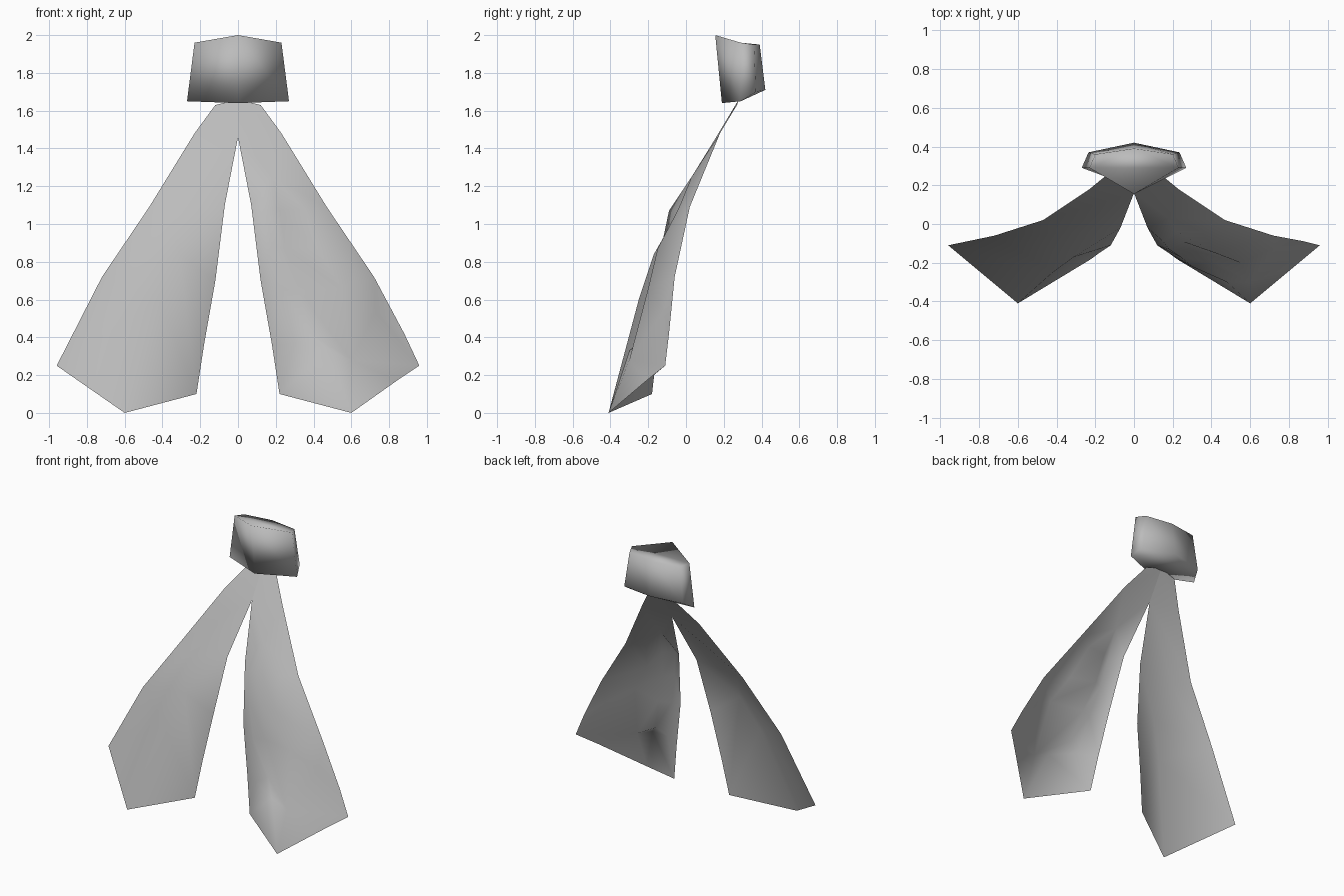
import bpy
import bmesh

if "Cube" in bpy.data.objects:
    bpy.data.objects.remove(bpy.data.objects["Cube"], do_unlink=True)

grey = bpy.data.materials.new("cloth_grey")
grey.use_nodes = True
grey.diffuse_color = (0.5, 0.5, 0.5, 1)
shader = next(n for n in grey.node_tree.nodes if n.type == "BSDF_PRINCIPLED")
shader.inputs["Base Color"].default_value = grey.diffuse_color
shader.inputs["Roughness"].default_value = 0.8


def finish(name, bm, open_sheet=False):
    """Unify normals (open sheets face the front), smooth and link the mesh."""
    bmesh.ops.recalc_face_normals(bm, faces=bm.faces[:])
    if open_sheet and sum(f.normal.y * f.calc_area() for f in bm.faces) > 0:
        bmesh.ops.reverse_faces(bm, faces=bm.faces[:])
    for face in bm.faces:
        face.smooth = True
    mesh = bpy.data.meshes.new(name)
    bm.to_mesh(mesh)
    bm.free()
    mesh.materials.append(grey)
    obj = bpy.data.objects.new(name, mesh)
    bpy.context.scene.collection.objects.link(obj)
    return obj


def cloth(name, points, panels, side):
    """Sheet of folded cloth; each panel is spelled by its corner letters."""
    bm = bmesh.new()
    verts = {key: bm.verts.new((side * x, y, z)) for key, (x, y, z) in points.items()}
    for panel in panels.split():
        bm.faces.new([verts[key] for key in panel])
    return finish(name, bm, open_sheet=True)


# Outline shared by both tails, running from the neck around the hem
outline = dict(
    a=(0, .28, 1.66), b=(.12, .27, 1.63), c=(.23, .18, 1.48),
    d=(.47, .02, 1.09), e=(.72, -.06, .72), f=(.96, -.11, .25),
    g=(.6, -.41, 0), h=(.22, -.18, .1), i=(.18, -.15, .36),
    j=(.12, -.11, .7), k=(.07, -.02, 1.1), l=(0, .16, 1.46),
)

# Right tail: one soft ridge across the middle
ridge = dict(m=(.31, -.17, .84), n=(.37, -.05, 1.05), p=(.42, -.25, .6))
cloth("right_tail", outline | ridge,
      "abcl lcdn lnk nmk kmj jmi ndem mihp phg pgf pfe pem", -1)

# Left tail: a raised fold with a shallow hollow along its inner side
fold = dict(
    t=(.18, .03, 1.25), q=(.15, -.09, 1.07), r=(.18, -.13, .88),
    s=(.24, -.17, .65), u=(.3, -.22, .37), v=(.48, -.3, .33),
    w=(.6, -.3, .28), x=(.73, -.12, .54), y=(.55, -.2, .66),
    z=(.42, -.15, .87), A=(.35, -.04, 1.08),
)
hollow = dict(B=(.22, -.04, 1.07), C=(.25, -.09, .87),
              F=(.32, -.14, .65), G=(.38, -.2, .42))
hem = dict(D=(.84, -.21, .17), E=(.88, -.09, .42))
border_panels = ("abcl lct ltk ktq kqr krj jrs jsi isu iuh huv hvg gvw gwD "
                 "Dwf wxf fxE Exe exy eyz ezd dzA dAt dtc ")
fold_panels = "tBq tAB qBCr rCFs sFGu uGv Gwv Fyw FwG wyx CzyF BAzC"
cloth("left_tail", outline | fold | hollow | hem, border_panels + fold_panels, 1)

# Knot: a tapered six-sided block, given as half rings that are mirrored
top_half = [(0, .155, 2), (.23, .29, 1.96), (.2, .36, 1.95), (0, .39, 1.95)]
bottom_half = [(0, .19, 1.64), (.27, .29, 1.65), (.235, .37, 1.7), (0, .42, 1.71)]
bm = bmesh.new()
rings = []
for half in (top_half, bottom_half):
    full = half + [(-x, y, z) for x, y, z in reversed(half[1:-1])]
    rings.append([bm.verts.new(p) for p in full])
top, bottom = rings
count = len(top)
for n in range(count):
    m = (n + 1) % count
    bm.faces.new((top[n], top[m], bottom[m], bottom[n]))
bm.faces.new(top)
bm.faces.new(bottom)
finish("knot", bm)
